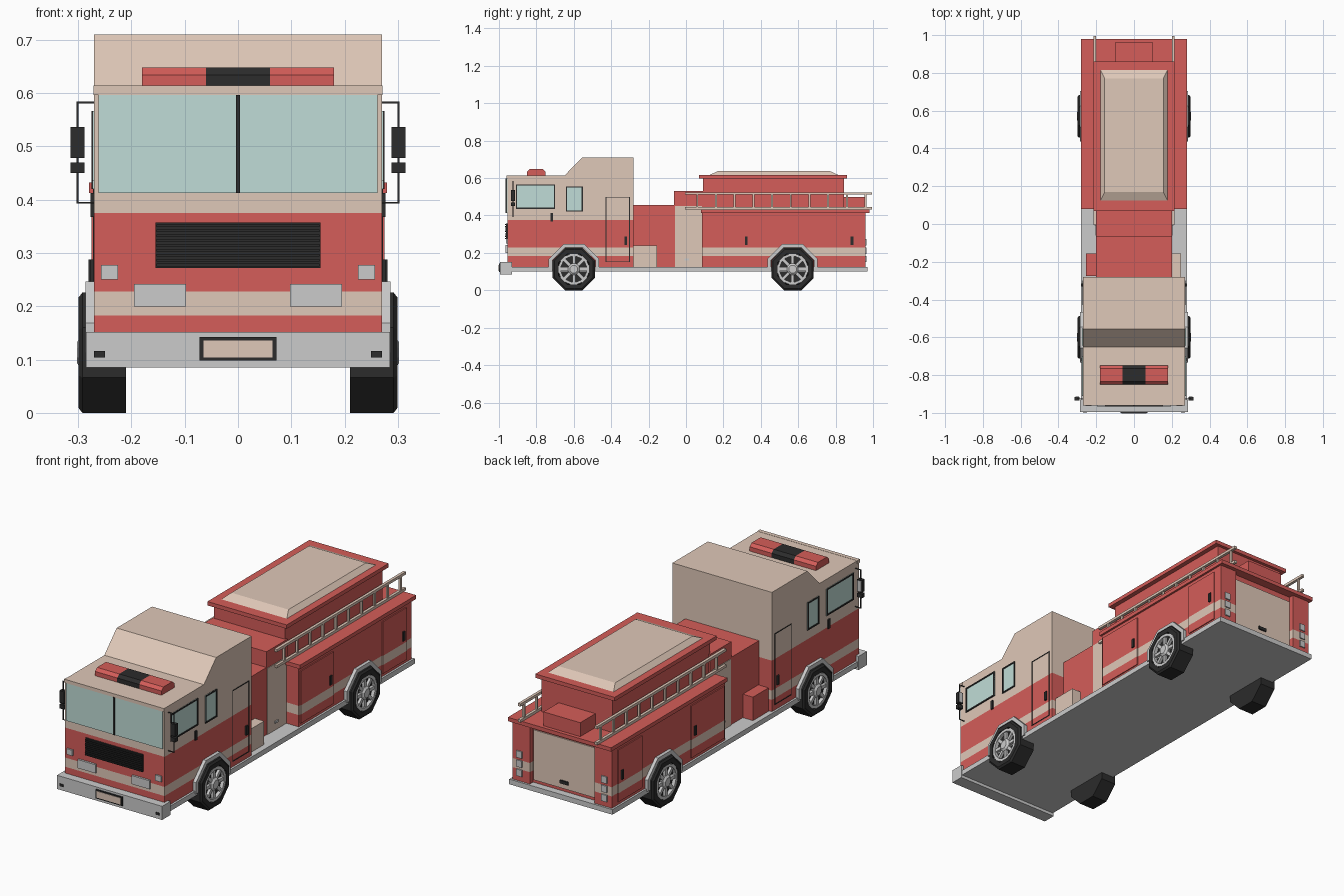
import bpy, bmesh
from math import sin, cos, pi
from mathutils import Vector, Matrix

if "Cube" in bpy.data.objects:
    bpy.data.objects.remove(bpy.data.objects["Cube"])


def material(name, rgb):
    m = bpy.data.materials.new(name)
    m.diffuse_color = (*rgb, 1)
    m.use_nodes = True
    m.node_tree.nodes["Principled BSDF"].inputs["Base Color"].default_value = m.diffuse_color
    return m


RED = material("red_paint", (0.66, 0.11, 0.10))
CREAM = material("cream_paint", (0.74, 0.58, 0.48))
BLACK = material("black_trim", (0.025, 0.025, 0.025))
GLASS = material("window_glass", (0.53, 0.72, 0.68))


def finish(bm, name, mat, mirror=False):
    bmesh.ops.recalc_face_normals(bm, faces=bm.faces[:])
    me = bpy.data.meshes.new(name)
    bm.to_mesh(me)
    bm.free()
    ob = bpy.data.objects.new(name, me)
    bpy.context.collection.objects.link(ob)
    if mat:
        me.materials.append(mat)
    if mirror:
        ob.modifiers.new("mirror", 'MIRROR')
    return ob


def box(name, x, y, z, mat=None, mirror=False):
    """Box from (low, high) ranges in world coordinates."""
    bm = bmesh.new()
    size = [b - a for a, b in (x, y, z)]
    mid = [(a + b) / 2 for a, b in (x, y, z)]
    bmesh.ops.create_cube(bm, size=1, matrix=Matrix.Translation(mid) @ Matrix.Diagonal((*size, 1)))
    return finish(bm, name, mat, mirror)


def prism(name, pts, axis, lo, hi, mat=None, mirror=False):
    """Extrude a profile: (y, z) along x, or (x, y) along z."""
    bm = bmesh.new()
    place = (lambda p: (lo, *p)) if axis == 'x' else (lambda p: (*p, lo))
    face = bm.faces.new([bm.verts.new(place(p)) for p in pts])
    new = bmesh.ops.extrude_face_region(bm, geom=[face])["geom"]
    step = Vector((hi - lo, 0, 0)) if axis == 'x' else Vector((0, 0, hi - lo))
    bmesh.ops.translate(bm, verts=[g for g in new if isinstance(g, bmesh.types.BMVert)], vec=step)
    return finish(bm, name, mat, mirror)


def lathe(name, profile, n, cy, cz, mat=None, closed=False):
    """Spin (x, apothem) points round an axle along x; mirrored to both sides."""
    bm = bmesh.new()
    rings = []
    for x, r in profile:
        r /= cos(pi / n)
        rings.append([bm.verts.new((x, cy + r * cos((i + .5) * 2 * pi / n),
                                    cz + r * sin((i + .5) * 2 * pi / n))) for i in range(n)])
    pairs = list(zip(rings, rings[1:])) + ([(rings[-1], rings[0])] if closed else [])
    for a, b in pairs:
        for i in range(n):
            j = (i + 1) % n
            bm.faces.new((a[i], a[j], b[j], b[i]))
    if not closed:
        bm.faces.new(rings[0])
        bm.faces.new(rings[-1])
    return finish(bm, name, mat, True)


def paint_bands(ob, cream_top=9):
    """Cut the shell at the stripe heights and paint the cream bands."""
    me = ob.data
    bm = bmesh.new()
    bm.from_mesh(me)
    for z in (0.183, 0.228, cream_top):
        bmesh.ops.bisect_plane(bm, geom=bm.verts[:] + bm.edges[:] + bm.faces[:],
                               plane_co=(0, 0, z), plane_no=(0, 0, 1))
    me.materials.append(CREAM)
    for f in bm.faces:
        z = f.calc_center_median().z
        f.material_index = int(0.183 < z < 0.228 or z > cream_top)
    bm.to_mesh(me)
    bm.free()


def outline(name, x, y, z, t, mat):
    """Thin rectangular outline on the vehicle side."""
    for part, yy, zz in (("front", (y[0], y[0] + t), z), ("rear", (y[1] - t, y[1]), z),
                         ("bottom", y, (z[0], z[0] + t)), ("top", y, (z[1] - t, z[1]))):
        box(f"{name}_{part}", x, yy, zz, mat, True)


# Chassis, running boards and front bumper
box("chassis", (-.28, .28), (-.95, .97), (.10, .125))
box("front_bumper", (-.285, .285), (-.995, -.93), (.085, .152))
box("plate_frame", (-.072, .072), (-1.0, -.99), (.098, .142), BLACK)
box("plate", (-.065, .065), (-1.002, -.99), (.104, .136), CREAM)
box("bumper_light", (.25, .27), (-.998, -.99), (.104, .116), BLACK, True)

# Cab with raised rear roof
cab = prism("cab", [(-.955, .12), (-.28, .12), (-.28, .71), (-.555, .71), (-.65, .613), (-.955, .613)],
            'x', -.27, .27, RED)
paint_bands(cab, .375)
box("cab_roof_edge", (-.271, .271), (-.96, -.94), (.597, .614), CREAM)
box("windshield", (-.262, .262), (-.96, -.94), (.413, .597), GLASS)
box("windshield_divider", (-.004, .004), (-.964, -.95), (.413, .597), BLACK)

# Grille and front lamps
box("grille", (-.155, .155), (-.962, -.95), (.272, .357), BLACK)
for i in range(9):
    z = .275 + i * .0092
    box("grille_slat", (-.153, .153), (-.967, -.96), (z, z + .005), BLACK)
box("headlight", (.098, .195), (-.965, -.95), (.2, .242), None, True)
box("turn_signal", (.225, .257), (-.963, -.95), (.25, .278), None, True)

# Light bar
BAR = [(-.85, .61), (-.75, .61), (-.75, .634), (-.765, .648), (-.835, .648), (-.85, .634)]
prism("light_bar_end", BAR, 'x', .06, .18, RED, True)
prism("light_bar_centre", BAR, 'x', -.06, .06, BLACK)

# Cab side windows, door and handles
for name, y, z in (("front_side_window", (-.91, -.70), (.435, .567)),
                   ("rear_side_window", (-.642, -.552), (.42, .556))):
    box(name, (.26, .272), y, z, GLASS, True)
    outline(name + "_frame", (.265, .275), y, z, .007, BLACK)
outline("cab_door_line", (.268, .272), (-.43, -.30), (.15, .50), .004, BLACK)
for y, z in ((-.717, .368), (-.323, .243)):
    box("cab_door_handle", (.268, .277), (y - .007, y + .007), (z, z + .045), BLACK, True)

# Mirrors on their brackets
box("mirror", (.288, .314), (-.935, -.915), (.478, .537), BLACK, True)
box("small_mirror", (.288, .314), (-.935, -.915), (.45, .47), BLACK, True)
box("mirror_glass", (.291, .311), (-.916, -.913), (.482, .533), None, True)
box("mirror_post", (.299, .303), (-.927, -.923), (.393, .584), BLACK, True)
for z in (.393, .581):
    box("mirror_arm", (.265, .303), (-.927, -.923), (z, z + .003), BLACK, True)

# Pump section between cab and body
box("pump_housing", (-.2, .2), (-.285, -.06), (.12, .455), RED)
box("pump_tower", (-.2, .2), (-.065, .1), (.12, .532), RED)
box("pump_panel", (.195, .203), (-.06, .085), (.125, .45), CREAM, True)
box("pump_outlet", (.2, .209), (-.008, .016), (.16, .17), None, True)
box("right_step_box", (.195, .25), (-.28, -.155), (.12, .24), CREAM)
box("left_step_box", (-.255, -.195), (-.275, -.155), (.12, .24), RED)

# Rear body with a notch for the tail door
body = prism("rear_body", [(-.27, .085), (.27, .085), (.27, .96), (.175, .96), (.175, .935),
                           (-.175, .935), (-.175, .96), (-.27, .96)], 'z', .12, .42, RED)
paint_bands(body)
box("body_top_lip", (-.28, .28), (.08, .98), (.413, .432), RED)
box("tail_door", (-.17, .17), (.93, .94), (.14, .385), CREAM)
box("tail_door_handle", (-.022, .022), (.935, .947), (.165, .18), BLACK)
for z in (.15, .195, .24):
    box("tail_light", (.215, .245), (.955, .966), (z, z + .033), None, True)

# Compartment doors
for y0, y1 in ((.095, .35), (.73, .915)):
    door = box("compartment_door", (.265, .275), (y0, y1), (.14, .395), RED, True)
    paint_bands(door)
    box("compartment_handle", (.27, .281), (y1 - .035, y1 - .02), (.243, .288), BLACK, True)

# Hose bed with rim and sloped cover
box("hose_bed", (-.192, .192), (.09, .845), (.43, .6), RED)
box("hose_bed_rim", (-.215, .215), (.07, .86), (.597, .616), RED)
bm = bmesh.new()
loops = [[bm.verts.new((sx * w, .47 + sy * l, z)) for sx, sy in ((-1, -1), (1, -1), (1, 1), (-1, 1))]
         for w, l, z in ((.18, .35, .614), (.155, .3, .637))]
for i in range(4):
    j = (i + 1) % 4
    bm.faces.new((loops[0][i], loops[0][j], loops[1][j], loops[1][i]))
for loop in loops:
    bm.faces.new(loop)
finish(bm, "hose_bed_cover", CREAM)
box("rear_deck_box", (-.1, .1), (.84, .962), (.43, .50), RED)

# Side ladders
for z in (.433, .511):
    box("ladder_rail", (.201, .215), (-.005, .995), (z, z + .013), CREAM, True)
for i in range(10):
    y = .06 + i * .1
    box("ladder_rung", (.203, .213), (y - .005, y + .005), (.44, .515), CREAM, True)

# Wheels and fenders
AXLE = .113


def arch(cy, a, flip=False):
    r = a / cos(pi / 8)
    pts = [(cy + a, AXLE)] + [(cy + r * cos(pi / 8 + k * pi / 4), AXLE + r * sin(pi / 8 + k * pi / 4))
                              for k in range(4)] + [(cy - a, AXLE)]
    return pts[::-1] if flip else pts


for side, cy in (("front", -.6), ("rear", .57)):
    prism(side + "_fender", arch(cy, .134) + arch(cy, .115, True), 'x', .255, .286, None, True)
    lathe(side + "_tyre", [(.21, .085), (.21, .113), (.292, .113), (.299, .104), (.299, .082), (.28, .08)],
          8, cy, AXLE, BLACK)
    lathe(side + "_rim", [(.278, .082), (.297, .082), (.297, .068), (.278, .068)], 16, cy, AXLE, None, True)
    lathe(side + "_hub", [(.278, .03), (.294, .03), (.302, .02)], 8, cy, AXLE)
    bm = bmesh.new()
    for k in range(8):
        bmesh.ops.create_cube(bm, size=1, matrix=Matrix.Translation((.286, cy, AXLE))
                              @ Matrix.Rotation(k * pi / 4, 4, 'X') @ Matrix.Translation((0, .048, 0))
                              @ Matrix.Diagonal((.014, .048, .016, 1)))
    finish(bm, side + "_wheel_spokes", None, True)
